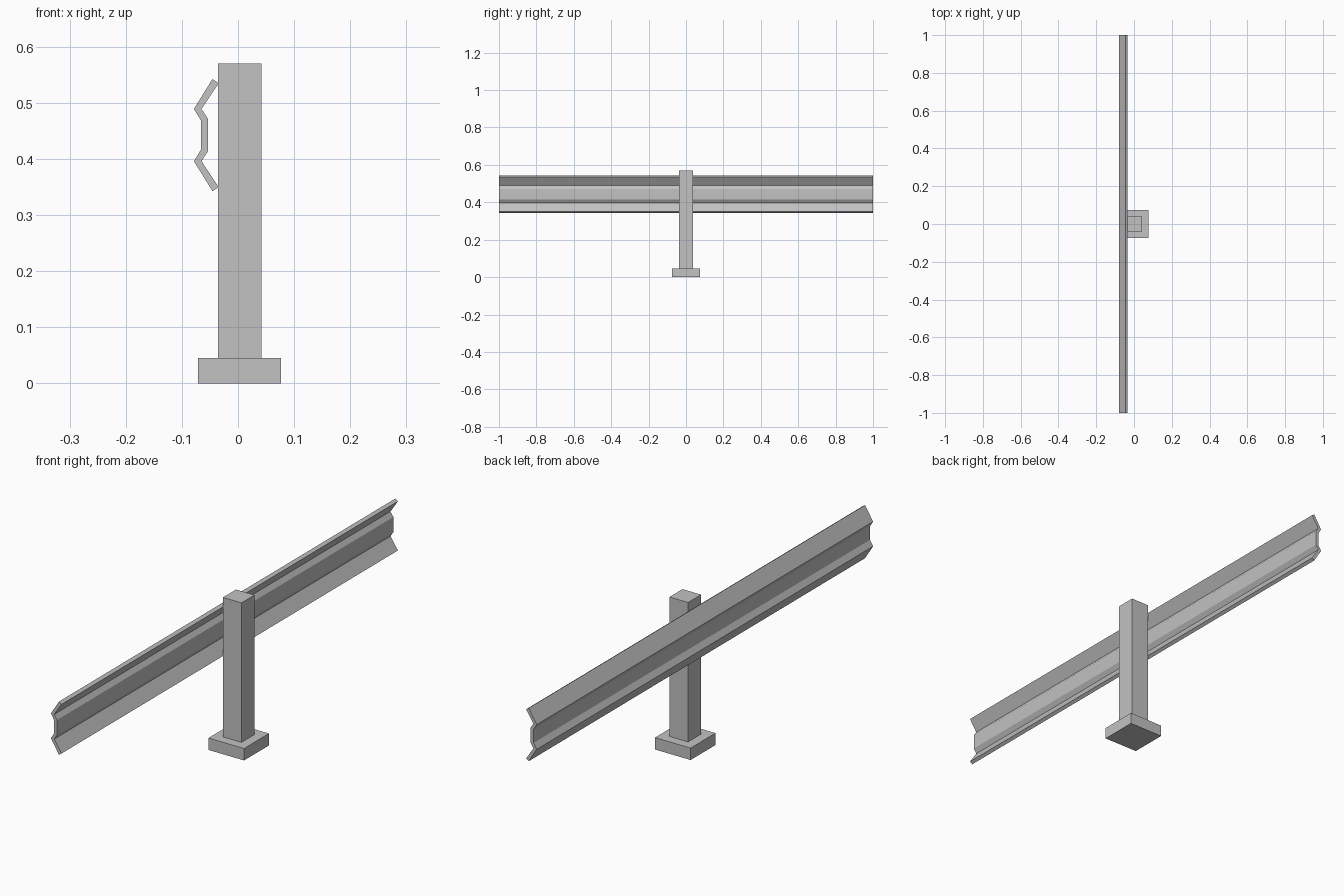
import bpy
import bmesh

cube = bpy.data.objects.get("Cube")
if cube:
    bpy.data.objects.remove(cube, do_unlink=True)

# Single plain grey finish
GREY = (0.54, 0.54, 0.54, 1.0)
grey = bpy.data.materials.new("light_grey")
grey.use_nodes = True
grey.diffuse_color = GREY
bsdf = next(n for n in grey.node_tree.nodes if n.type == "BSDF_PRINCIPLED")
bsdf.inputs["Base Color"].default_value = GREY


def extrude_part(name, outline, axis, length):
    """Make a prism from a closed outline swept along a vector axis."""
    bm = bmesh.new()
    face = bm.faces.new([bm.verts.new(p) for p in outline])
    swept = bmesh.ops.extrude_face_region(bm, geom=[face])["geom"]
    verts = [v for v in swept if isinstance(v, bmesh.types.BMVert)]
    bmesh.ops.translate(bm, verts=verts, vec=[a * length for a in axis])
    bmesh.ops.recalc_face_normals(bm, faces=bm.faces)
    mesh = bpy.data.meshes.new(name)
    bm.to_mesh(mesh)
    bm.free()
    mesh.materials.append(grey)
    obj = bpy.data.objects.new(name, mesh)
    bpy.context.collection.objects.link(obj)
    return obj


def square_block(name, cx, half, bottom, top):
    corners = [(-1, -1), (1, -1), (1, 1), (-1, 1)]
    outline = [(cx + half * x, half * y, bottom) for x, y in corners]
    return extrude_part(name, outline, (0, 0, 1), top - bottom)


# Foot and upright post
square_block("base_plate", 0.003, 0.074, 0, 0.045)
square_block("post", 0.003, 0.0385, 0.045, 0.57)

# Corrugated rail: upper half of each skin (x, height above the middle)
MID = 0.4425
outer = [(-0.0455, 0.1), (-0.0786, 0.0465), (-0.0657, 0.0255)]
inner = [(-0.0345, 0.0925), (-0.065, 0.0465), (-0.0533, 0.0285)]


def full_skin(half):
    return half + [(x, -h) for x, h in reversed(half)]


section = full_skin(outer) + full_skin(inner)[::-1]
extrude_part("guard_rail", [(x, -1, MID + h) for x, h in section], (0, 1, 0), 2)
